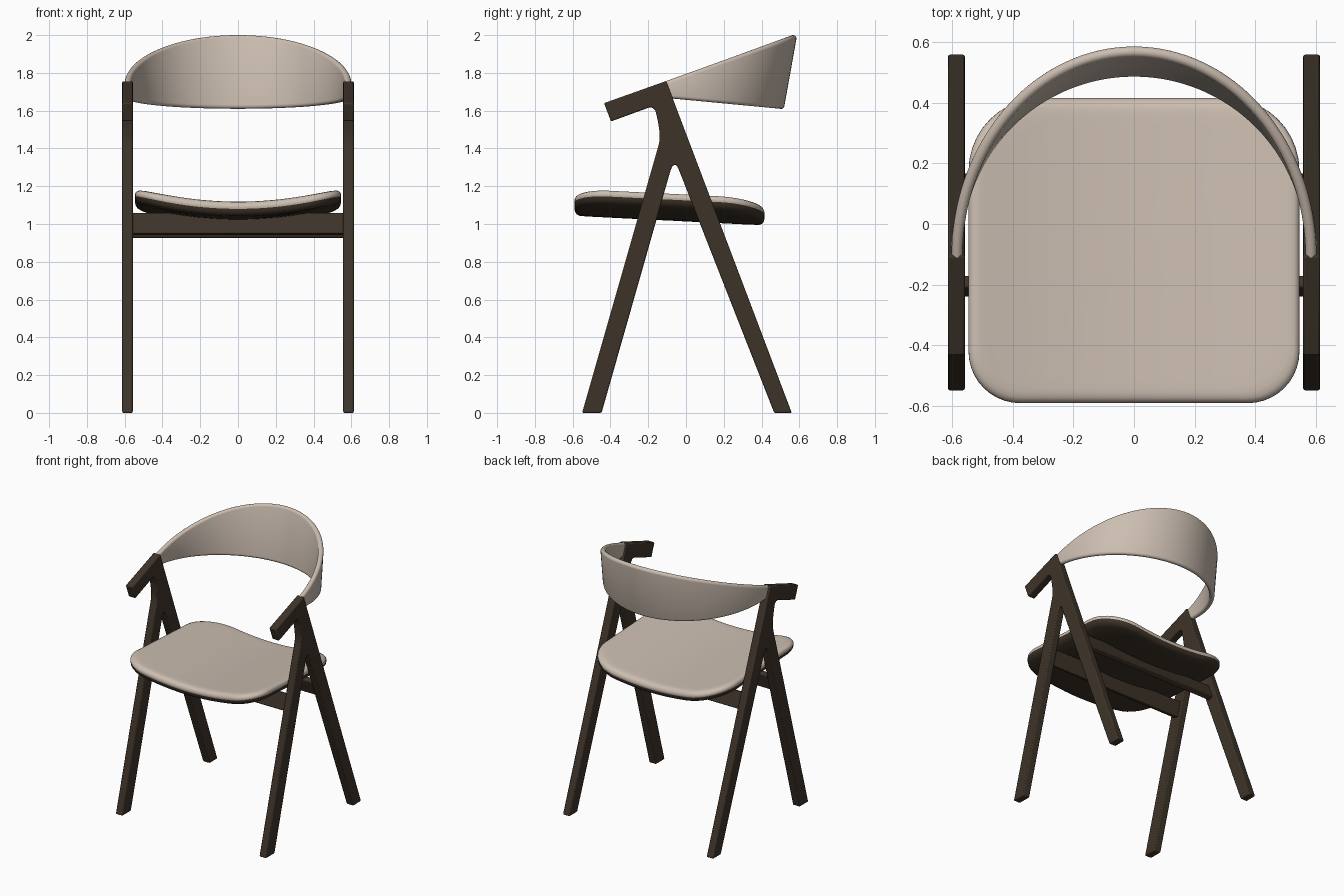
import bpy, bmesh, math
from mathutils import Vector

if "Cube" in bpy.data.objects:
    bpy.data.objects.remove(bpy.data.objects["Cube"])


def material(name, rgb):
    m = bpy.data.materials.new(name)
    m.diffuse_color = (*rgb, 1)
    m.use_nodes = True
    m.node_tree.nodes["Principled BSDF"].inputs["Base Color"].default_value = m.diffuse_color
    return m


WOOD = material("dark wood", (0.048, 0.034, 0.022))
FABRIC = material("beige fabric", (0.60, 0.51, 0.435))


def finish(name, bm, mat, bevel=0, angle=40):
    """Turn a bmesh into a smooth-shaded object with an optional edge bevel."""
    me = bpy.data.meshes.new(name)
    bm.to_mesh(me)
    bm.free()
    me.materials.append(mat)
    ob = bpy.data.objects.new(name, me)
    bpy.context.collection.objects.link(ob)
    if bevel:
        mod = ob.modifiers.new("soft edges", 'BEVEL')
        mod.width = bevel
        mod.segments = 2
        mod.limit_method = 'ANGLE'
        mod.angle_limit = math.radians(35)
    bpy.ops.object.select_all(action='DESELECT')
    ob.select_set(True)
    bpy.context.view_layer.objects.active = ob
    bpy.ops.object.shade_smooth_by_angle(angle=math.radians(angle))
    return ob


def skin(bm, rings, closed=True):
    """Join successive closed rings of points with quads."""
    vs = [[bm.verts.new(p) for p in r] for r in rings]
    n = len(vs[0])
    for a, b in zip(vs, vs[1:]):
        for i in range(n):
            j = (i + 1) % n
            bm.faces.new((a[i], a[j], b[j], b[i]))
    return vs


# Side frames: inverted V legs and short armrest in one (y, z) outline
FRAME = [(-0.55, 0), (-0.447, 0), (-0.083, 1.28), (-0.073, 1.305), (-0.058, 1.315),
         (-0.046, 1.305), (-0.035, 1.28), (0.467, 0), (0.56, 0), (-0.105, 1.757),
         (-0.434, 1.64), (-0.397, 1.543), (-0.195, 1.617), (-0.175, 1.615),
         (-0.161, 1.598), (-0.148, 1.54), (-0.139, 1.48), (-0.139, 1.445), (-0.147, 1.41)]
for side, label in ((-1, "left"), (1, "right")):
    bm = bmesh.new()
    face = bm.faces.new([bm.verts.new((side * 0.557, y, z)) for y, z in FRAME])
    ext = bmesh.ops.extrude_face_region(bm, geom=[face])
    moved = [v for v in ext["geom"] if isinstance(v, bmesh.types.BMVert)]
    bmesh.ops.translate(bm, verts=moved, vec=(side * 0.056, 0, 0))
    bmesh.ops.recalc_face_normals(bm, faces=bm.faces)
    finish(label + "_side_frame", bm, WOOD, 0.007)

# Cross rails between the legs, tilted along them
for name, y, z, tilt in (("front_rail", -0.205, 1.0, -16), ("back_rail", 0.13, 0.985, 21)):
    bm = bmesh.new()
    bmesh.ops.create_cube(bm, size=1)
    bmesh.ops.scale(bm, verts=bm.verts, vec=(1.13, 0.04, 0.115))
    ob = finish(name, bm, WOOD, 0.006)
    ob.location = (0, y, z)
    ob.rotation_euler.x = math.radians(tilt)


# Seat plan: rounded rectangle with larger rear corners
def seat_outline():
    w, front, back, rf, rb = 0.545, -0.59, 0.415, 0.17, 0.24
    corners = [(w - rb, back - rb, rb), (rb - w, back - rb, rb),
               (rf - w, front + rf, rf), (w - rf, front + rf, rf)]
    pts = []
    for k, (cx, cy, r) in enumerate(corners):
        for i in range(11):
            a = math.radians(90 * k + 9 * i)
            pts.append(Vector((cx + r * math.cos(a), cy + r * math.sin(a))))
    out = []
    for p, q in zip(pts, pts[1:] + pts[:1]):
        steps = max(1, round((q - p).length / 0.05))
        out += [p.lerp(q, i / steps) for i in range(steps)]
    return out


OUTLINE = seat_outline()
MID = Vector((0, -0.0875))


def seat_ring(inset, h):
    ring = []
    for p in OUTLINE:
        q = MID + (p - MID) * (1 - inset / 0.52)
        ring.append((q.x, q.y, 1.08 + h - 0.05 * (q.y + 0.59) + 0.25 * q.x ** 2))
    return ring


# Seat shell: shallow dished wooden tray
bm = bmesh.new()
inner = [0.48, 0.4, 0.32, 0.24, 0.16, 0.09]
vs = skin(bm, [seat_ring(i, -0.037) for i in inner] +
          [seat_ring(*s) for s in ((0.03, -0.036), (0.012, -0.029), (0.002, -0.015), (0, 0))])
bm.faces.new(vs[0][::-1])
finish("seat_shell", bm, WOOD, angle=60)

# Seat cushion: padded top with rolled edge
bm = bmesh.new()
vs = skin(bm, [seat_ring(*s) for s in ((0.003, -0.002), (0, 0.006), (0.001, 0.016), (0.007, 0.028),
                                       (0.018, 0.036), (0.035, 0.04), (0.055, 0.041))] +
          [seat_ring(i, 0.041) for i in inner[::-1]])
bm.faces.new(vs[-1])
finish("seat_cushion", bm, FABRIC, angle=60)

# Backrest: curved band, tall in the middle, narrowing to the frame tops
R = 0.018
rings = []
STEPS = 64
for s in range(STEPS + 1):
    t = math.pi * s / STEPS
    c, n = math.cos(t), math.sin(t)
    top = Vector((0.583 * c, -0.11 + 0.68 * n, 1.755 + 0.245 * n))
    low = Vector((0.583 * c, -0.08 + 0.58 * n, 1.665 - 0.055 * n))
    up = (top - low).normalized()
    along = Vector((-0.583 * n, 0.63 * c, 0))
    out = along.cross(up).normalized()
    ring = []
    for centre, start in ((top - up * R, 0), (low + up * R, 180)):
        for i in range(9):
            a = math.radians(start + 22.5 * i)
            ring.append(centre + (out * math.cos(a) + up * math.sin(a)) * R)
    rings.append(ring)
bm = bmesh.new()
vs = skin(bm, rings)
bm.faces.new(vs[0])
bm.faces.new(vs[-1])
bmesh.ops.recalc_face_normals(bm, faces=bm.faces)
finish("backrest", bm, FABRIC)
